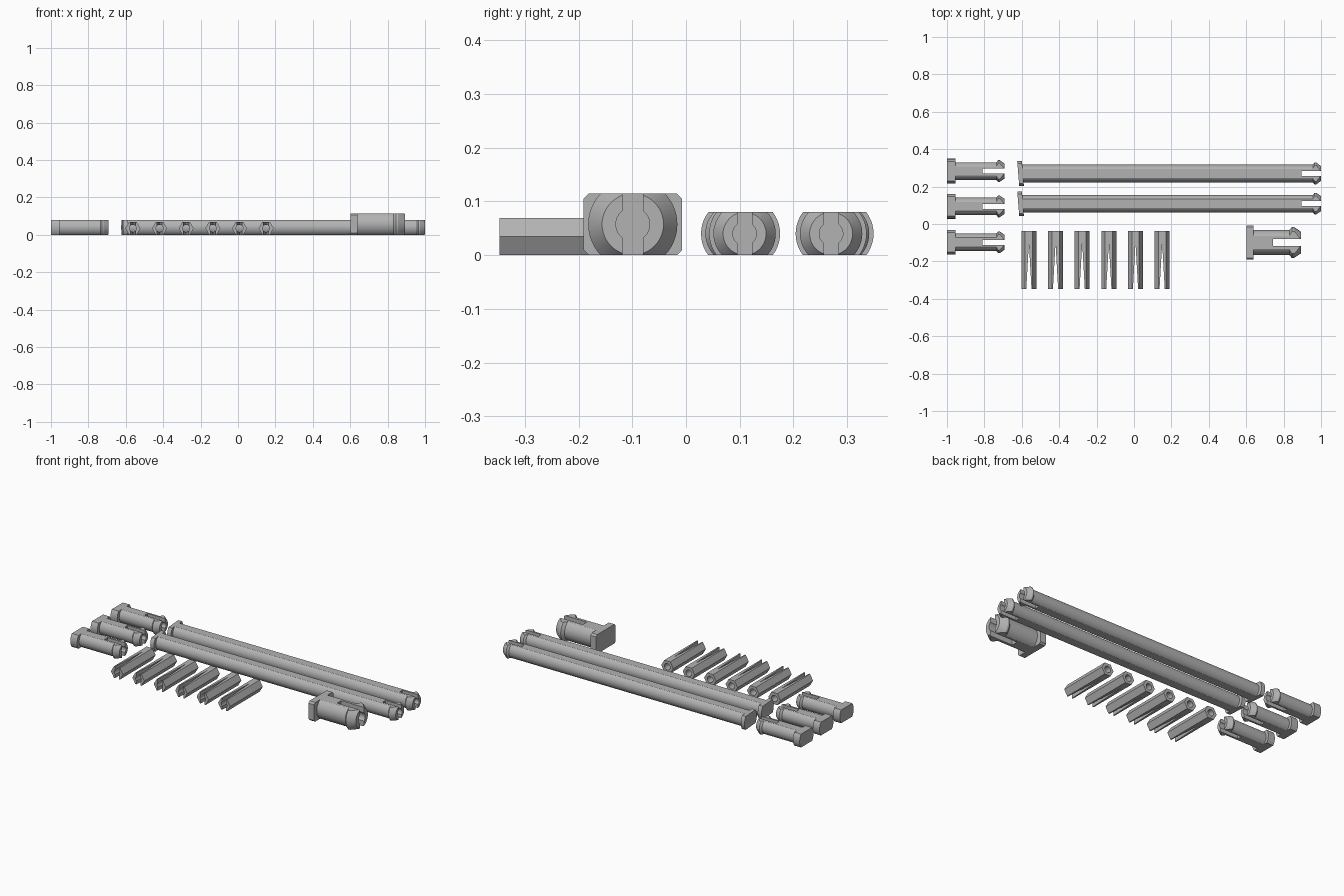
import bpy, bmesh
from math import radians, tau, cos, sin
from mathutils import Vector, Matrix

if "Cube" in bpy.data.objects:
    bpy.data.objects.remove(bpy.data.objects["Cube"], do_unlink=True)

grey = bpy.data.materials.new("plain_grey")
grey.use_nodes = True
grey.diffuse_color = (0.45, 0.45, 0.45, 1)
grey.node_tree.nodes["Principled BSDF"].inputs["Base Color"].default_value = grey.diffuse_color


def make(name, bm, loc=(0, 0, 0)):
    bmesh.ops.recalc_face_normals(bm, faces=bm.faces)
    mesh = bpy.data.meshes.new(name)
    bm.to_mesh(mesh)
    bm.free()
    mesh.materials.append(grey)
    obj = bpy.data.objects.new(name, mesh)
    obj.location = loc
    bpy.context.collection.objects.link(obj)
    return obj


def prism(outline, start, end, axis):
    """Extrude a 2D outline along x, y or z."""
    place = {"x": lambda a, b, t: (t, a, b),
             "y": lambda a, b, t: (a, t, b),
             "z": lambda a, b, t: (a, b, t)}[axis]
    bm = bmesh.new()
    face = bm.faces.new([bm.verts.new(place(a, b, start)) for a, b in outline])
    new = bmesh.ops.extrude_face_region(bm, geom=[face])["geom"]
    step = Vector(place(0, 0, end - start))
    bmesh.ops.translate(bm, vec=step, verts=[v for v in new if isinstance(v, bmesh.types.BMVert)])
    return bm


def circle(r, n):
    return [(r * cos(tau * i / n), r * sin(tau * i / n)) for i in range(n)]


def rectangle(a, b):
    return [(-a, -b), (a, -b), (a, b), (-a, b)]


def flatten(bm, half):
    """Slice off the top and bottom for flat sides."""
    for side in (1, -1):
        geom = bm.verts[:] + bm.edges[:] + bm.faces[:]
        cut = bmesh.ops.bisect_plane(bm, geom=geom, plane_co=(0, 0, side * half),
                                     plane_no=(0, 0, side), clear_outer=True)
        edges = [e for e in cut["geom_cut"] if isinstance(e, bmesh.types.BMEdge)]
        bmesh.ops.holes_fill(bm, edges=[e for e in edges if e.is_boundary])


def carve(obj, cutters):
    """Subtract the cutters, then smooth the curved faces."""
    for bm in cutters:
        cutter = make("cutter", bm, obj.location)
        cutter.hide_render = True
        mod = obj.modifiers.new("cut", "BOOLEAN")
        mod.operation, mod.solver, mod.object = "DIFFERENCE", "EXACT", cutter
    bpy.context.view_layer.update()
    graph = bpy.context.evaluated_depsgraph_get()
    mesh = bpy.data.meshes.new_from_object(obj.evaluated_get(graph))
    for mod in list(obj.modifiers):
        bpy.data.objects.remove(mod.object, do_unlink=True)
    obj.modifiers.clear()
    obj.data = mesh
    smooth(obj)


def smooth(obj):
    obj.data.shade_smooth()
    obj.data.set_sharp_from_angle(angle=radians(25))


def snap_shaft(name, start, slot, tip, y, half, s):
    """Flattened round shaft with a split, barbed tip; s scales the section."""
    profile = [(start, 0), (start, 0.047 * s), (tip - 0.044 * s, 0.047 * s),
               (tip - 0.034 * s, 0.058 * s), (tip - 0.026 * s, 0.058 * s),
               (tip, 0.04 * s), (tip, 0)]
    bm = bmesh.new()
    verts = [bm.verts.new((x, 0, r)) for x, r in profile]
    edges = [bm.edges.new(pair) for pair in zip(verts, verts[1:])]
    bmesh.ops.spin(bm, geom=verts + edges, cent=(0, 0, 0), axis=(1, 0, 0),
                   angle=tau, steps=48, use_merge=True)
    bmesh.ops.remove_doubles(bm, verts=bm.verts, dist=1e-5)
    flatten(bm, half)
    obj = make(name, bm, (0, y, half))
    carve(obj, [prism(rectangle(0.0135 * s, 0.2), slot, tip + 0.1, "x"),
                prism(circle(0.022 * s, 32), slot, tip + 0.1, "x")])


def round_head(name, x0, x1, y, shear=0):
    """Disc head with flat top and bottom, optionally slanted."""
    bm = prism(circle(0.066, 48), x0, x1, "x")
    flatten(bm, 0.04)
    for v in bm.verts:
        v.co.x -= shear * v.co.y
    smooth(make(name, bm, (0, y, 0.04)))


# Three short clips
for i, y in enumerate((0.283, 0.094, -0.098)):
    round_head(f"short_clip_head_{i + 1}", -1, -0.955, y)
    snap_shaft(f"short_clip_shaft_{i + 1}", -0.965, -0.81, -0.692, y, 0.04, 1)

# Two long pins with slanted heads
for i, y in enumerate((0.27, 0.109)):
    round_head(f"long_pin_head_{i + 1}", -0.619, -0.594, y, 0.08)
    snap_shaft(f"long_pin_shaft_{i + 1}", -0.604, 0.895, 1, y, 0.04, 1)

# Large clip with a chamfered block head
w, h, c = 0.092, 0.0575, 0.01
corners = [(-w + c, -h), (w - c, -h), (w, -h + c), (w, h - c),
           (w - c, h), (-w + c, h), (-w, h - c), (-w, -h + c)]
make("large_clip_head", prism(corners, 0.602, 0.64, "x"), (0, -0.099, h))
snap_shaft("large_clip_shaft", 0.63, 0.742, 0.893, -0.099, h, 1.43)

# Six hexagonal sleeves, bored through and split by a V notch
for i in range(6):
    sleeve = make(f"hex_sleeve_{i + 1}", prism(circle(0.04, 6), -0.347, -0.037, "y"),
                  (-0.562 + 0.1425 * i, 0, 0.0348))
    notch = [(0, -0.1), (-0.0145, -0.36), (0.0145, -0.36)]
    carve(sleeve, [prism(circle(0.019, 24), -0.4, 0.1, "y"),
                   prism(notch, -0.1, 0.1, "z")])
